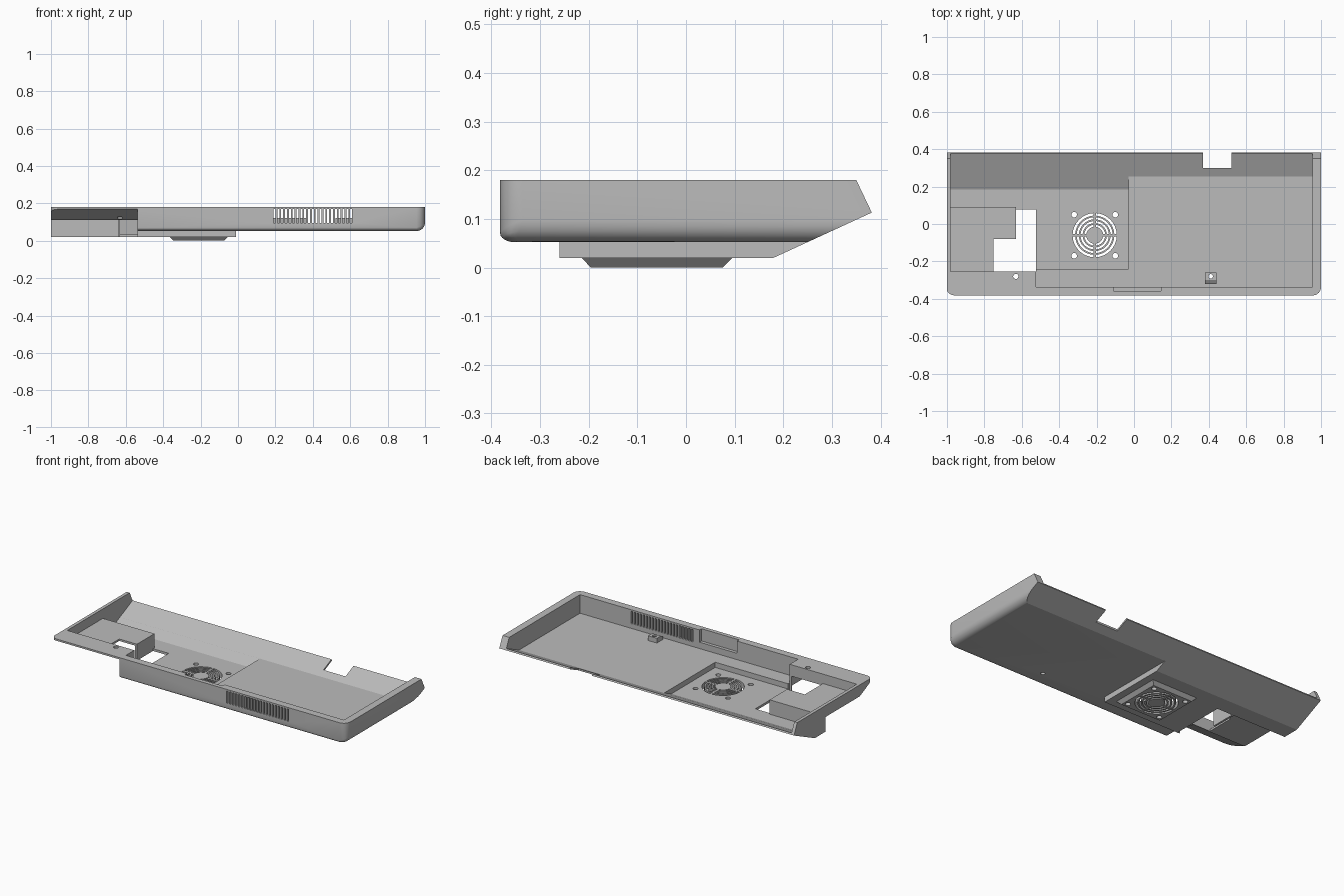
import bpy, bmesh, math

cube = bpy.data.objects.get("Cube")
if cube:
    bpy.data.objects.remove(cube, do_unlink=True)

mat = bpy.data.materials.new("plain_grey")
mat.use_nodes = True
grey = (0.5, 0.5, 0.5, 1)
mat.diffuse_color = grey
mat.node_tree.nodes["Principled BSDF"].inputs["Base Color"].default_value = grey


def prism(bm, pts, lo, hi, axis="x"):
    """Extrude a flat outline: (y, z) points along x, or (x, y) points along z."""
    def at(p, d):
        return (d, p[0], p[1]) if axis == "x" else (p[0], p[1], d)
    a = [bm.verts.new(at(p, lo)) for p in pts]
    b = [bm.verts.new(at(p, hi)) for p in pts]
    bm.faces.new(a)
    bm.faces.new(b)
    for i in range(len(pts)):
        j = (i + 1) % len(pts)
        bm.faces.new((a[i], a[j], b[j], b[i]))
    return a + b


def box(bm, x0, x1, y0, y1, z0, z1):
    return prism(bm, [(x0, y0), (x1, y0), (x1, y1), (x0, y1)], z0, z1, "z")


def disc(bm, x, y, r, z0, z1, n=20):
    pts = [(x + r * math.cos(math.tau * i / n), y + r * math.sin(math.tau * i / n)) for i in range(n)]
    prism(bm, pts, z0, z1, "z")


def make(name, bm):
    bmesh.ops.recalc_face_normals(bm, faces=bm.faces)
    me = bpy.data.meshes.new(name)
    bm.to_mesh(me)
    bm.free()
    ob = bpy.data.objects.new(name, me)
    me.materials.append(mat)
    bpy.context.collection.objects.link(ob)
    return ob


def apply(ob, mod):
    bpy.context.view_layer.objects.active = ob
    bpy.ops.object.modifier_apply(modifier=mod.name)


def combine(ob, operation, build):
    """Boolean the part drawn by build(bm) into ob."""
    bm = bmesh.new()
    build(bm)
    tool = make("tool", bm)
    tool.hide_render = True
    mod = ob.modifiers.new("bool", "BOOLEAN")
    mod.operation, mod.solver, mod.object = operation, "EXACT", tool
    apply(ob, mod)
    bpy.data.objects.remove(tool, do_unlink=True)


FX, FY = -0.21, -0.06          # fan centre
FRONT, BASE, TOP = -0.382, 0.052, 0.18

# Outer body with rounded front corners and a rounded left bottom edge
bm = bmesh.new()
box(bm, -1, 1, FRONT, 0.42, BASE, TOP)
weight = bm.edges.layers.float.new("bevel_weight_edge")
for e in bm.edges:
    p, q = (v.co for v in e.verts)
    mid = (p + q) / 2
    if abs(p.z - q.z) > 0.01 and mid.y < 0:
        e[weight] = 1
    elif mid.z < 0.06 and mid.x > 0.9:
        e[weight] = 1
    elif mid.z < 0.06 and mid.y < -0.3:
        e[weight] = 0.4
tray = make("tray_cover", bm)
bev = tray.modifiers.new("round", "BEVEL")
bev.limit_method, bev.width, bev.segments = "WEIGHT", 0.045, 6
apply(tray, bev)

# Lower box under the fan half, then the sloped back
combine(tray, "UNION", lambda b: box(b, -1, -0.01, -0.26, 0.3, 0.02, 0.08))
combine(tray, "DIFFERENCE", lambda b: prism(
    b, [(0.1, -0.0168), (0.382, 0.113), (0.34, 0.201), (0.6, 0.201), (0.6, -0.0168)], -1.2, 1.2))


# Tapered fan base
def fan_base(b):
    for v in box(b, FX - 0.165, FX + 0.165, FY - 0.165, FY + 0.165, 0, 0.03):
        if v.co.z < 0.01:
            v.co.x = FX + (v.co.x - FX) * 0.82
            v.co.y = FY + (v.co.y - FY) * 0.82


combine(tray, "UNION", fan_base)

# Hollow inside: main cavity and the deeper fan well
combine(tray, "DIFFERENCE", lambda b: prism(
    b, [(-0.337, 0.066), (0.255, 0.066), (0.42, 0.142), (0.42, 0.3), (-0.337, 0.3)], -0.98, 0.955))
combine(tray, "DIFFERENCE", lambda b: prism(
    b, [(-0.24, 0.034), (0.185, 0.034), (0.256, 0.067), (0.256, 0.1), (-0.24, 0.1)], -0.98, -0.03))

# Front right flange, undercut below
combine(tray, "UNION", lambda b: box(b, -0.985, -0.525, -0.345, -0.255, 0.06, TOP))
combine(tray, "DIFFERENCE", lambda b: prism(
    b, [(-0.45, 0.2007), (-0.255, 0.11), (0.078, 0.11), (0.078, -0.1), (-0.45, -0.1)], -1.2, -0.538))
combine(tray, "DIFFERENCE", lambda b: box(b, -0.6, -0.525, -0.255, 0.078, -0.1, 0.11))

# Raised L-shaped platform and its walls
combine(tray, "UNION", lambda b: prism(
    b, [(-0.99, -0.26), (-0.75, -0.26), (-0.75, -0.08), (-0.63, -0.08), (-0.63, 0.09), (-0.99, 0.09)],
    0.11, 0.122, "z"))
combine(tray, "UNION", lambda b: box(b, -0.99, -0.63, 0.077, 0.09, 0.021, 0.12))
combine(tray, "UNION", lambda b: box(b, -0.642, -0.63, -0.08, 0.085, 0.021, 0.12))

# Small mounting post inside
combine(tray, "UNION", lambda b: prism(
    b, [(-0.322, 0.06), (-0.26, 0.06), (-0.26, 0.095), (-0.3, 0.095), (-0.322, 0.08)], 0.38, 0.44))


# Openings: vents, fan grille, screw holes, cable notch and inner recess
def openings(b):
    for i in range(21):
        x = 0.195 + i * 0.0205
        box(b, x - 0.0055, x + 0.0055, -0.45, -0.3, 0.095, 0.17)
    for r0, r1 in ((0.045, 0.056), (0.065, 0.076), (0.085, 0.096), (0.105, 0.118)):
        for k in range(4):
            arc = []
            for r, order in ((r0, range(9)), (r1, range(8, -1, -1))):
                gap = math.asin(0.006 / r)
                for i in order:
                    a = k * math.pi / 2 + gap + (math.pi / 2 - 2 * gap) * i / 8
                    arc.append((FX + r * math.cos(a), FY + r * math.sin(a)))
            prism(b, arc, -0.05, 0.06, "z")
    for sx in (-1, 1):
        for sy in (-1, 1):
            disc(b, FX + sx * 0.11, FY + sy * 0.11, 0.015, -0.05, 0.06)
    disc(b, -0.632, -0.28, 0.014, 0, 0.3)
    disc(b, 0.41, -0.28, 0.012, 0, 0.2)
    box(b, 0.37, 0.52, 0.3, 0.5, 0, 0.3)
    box(b, -0.11, 0.145, -0.357, -0.32, 0.105, 0.3)


combine(tray, "DIFFERENCE", openings)

# One material, smooth only on the rounded edges
tray.data.materials.clear()
tray.data.materials.append(mat)
for p in tray.data.polygons:
    p.material_index = 0
bpy.ops.object.select_all(action="DESELECT")
tray.select_set(True)
bpy.context.view_layer.objects.active = tray
bpy.ops.object.shade_smooth_by_angle(angle=math.radians(24))
